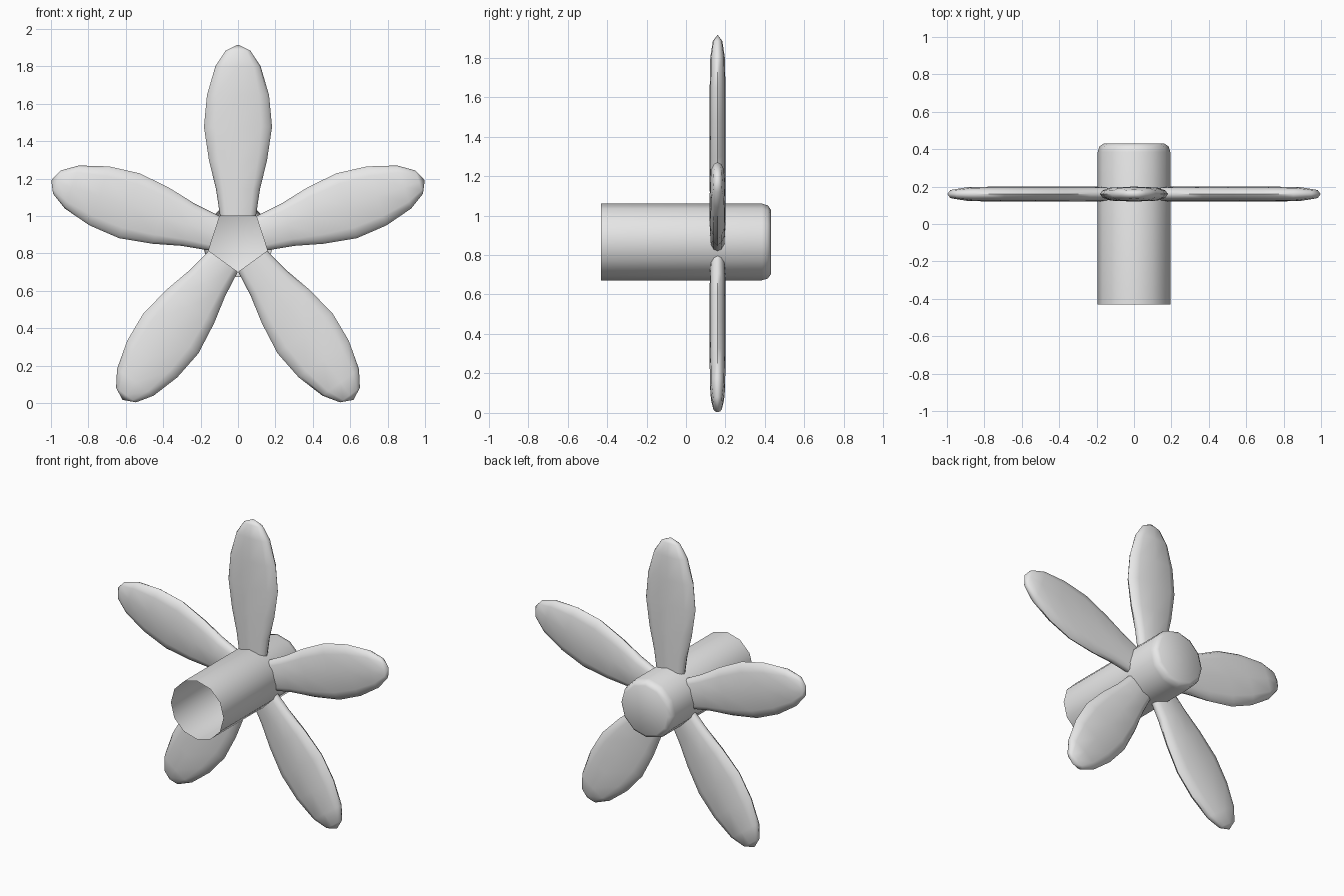
import bpy, bmesh, math
from mathutils import Matrix, Vector

if "Cube" in bpy.data.objects:
    bpy.data.objects.remove(bpy.data.objects["Cube"])

HUB_Z = 0.866
BLADE_Y = 0.16

grey = bpy.data.materials.new("plain grey")
grey.diffuse_color = (0.8, 0.8, 0.8, 1)
grey.use_nodes = True
grey.node_tree.nodes["Principled BSDF"].inputs["Base Color"].default_value = grey.diffuse_color


def finish(bm, name):
    bmesh.ops.recalc_face_normals(bm, faces=bm.faces)
    mesh = bpy.data.meshes.new(name)
    bm.to_mesh(mesh)
    bm.free()
    mesh.materials.append(grey)
    obj = bpy.data.objects.new(name, mesh)
    bpy.context.collection.objects.link(obj)
    bpy.ops.object.select_all(action='DESELECT')
    obj.select_set(True)
    bpy.context.view_layer.objects.active = obj
    bpy.ops.object.shade_smooth_by_angle(angle=math.radians(50))
    return obj


def loft(bm, rings):
    """Join equal-length closed rings of points with quads."""
    loops = [[bm.verts.new(p) for p in ring] for ring in rings]
    n = len(loops[0])
    for a, b in zip(loops, loops[1:]):
        for i in range(n):
            j = (i + 1) % n
            bm.faces.new((a[i], a[j], b[j], b[i]))
    return loops


# Hub: thin tube open at the front, rounded closed end at the back
bm = bmesh.new()
profile = [(-0.43, 0.194), (0.385, 0.194), (0.415, 0.185), (0.43, 0.163)]
rings = []
for y, r in profile:
    rings.append([(r * math.sin(i * math.tau / 12), y,
                   HUB_Z + r * math.cos(i * math.tau / 12)) for i in range(12)])
loops = loft(bm, rings)
bm.faces.new(loops[-1])
hub = finish(bm, "hub")
# an open shell needs its outside chosen explicitly
cap = max(hub.data.polygons, key=lambda p: p.center.y)
if cap.normal.y < 0:
    hub.data.flip_normals()

# Blades: lens-like cross-section lofted along a leaf outline
section = [(1, 0), (0.92, 0.5), (0.68, 0.88), (0, 1), (-0.68, 0.88), (-0.92, 0.5),
           (-1, 0), (-0.92, -0.5), (-0.68, -0.88), (0, -1), (0.68, -0.88), (0.92, -0.5)]
# distance from hub axis, half width, half thickness
stations = [(0.134, 0.096, 0.038), (0.28, 0.118, 0.04), (0.43, 0.155, 0.04),
            (0.61, 0.182, 0.04), (0.78, 0.166, 0.04), (0.934, 0.121, 0.037),
            (1.018, 0.066, 0.024)]
for k in range(5):
    bm = bmesh.new()
    rings = [[(w * u, t * v, r) for u, v in section] for r, w, t in stations]
    loops = loft(bm, rings)
    bm.faces.new(loops[0])
    tip = bm.verts.new((0, 0, 1.05))
    for i in range(len(section)):
        bm.faces.new((loops[-1][i], loops[-1][(i + 1) % len(section)], tip))
    place = Matrix.Translation(Vector((0, BLADE_Y, HUB_Z))) @ Matrix.Rotation(k * math.tau / 5, 4, 'Y')
    bmesh.ops.transform(bm, matrix=place, verts=bm.verts)
    finish(bm, f"blade_{k + 1}")
